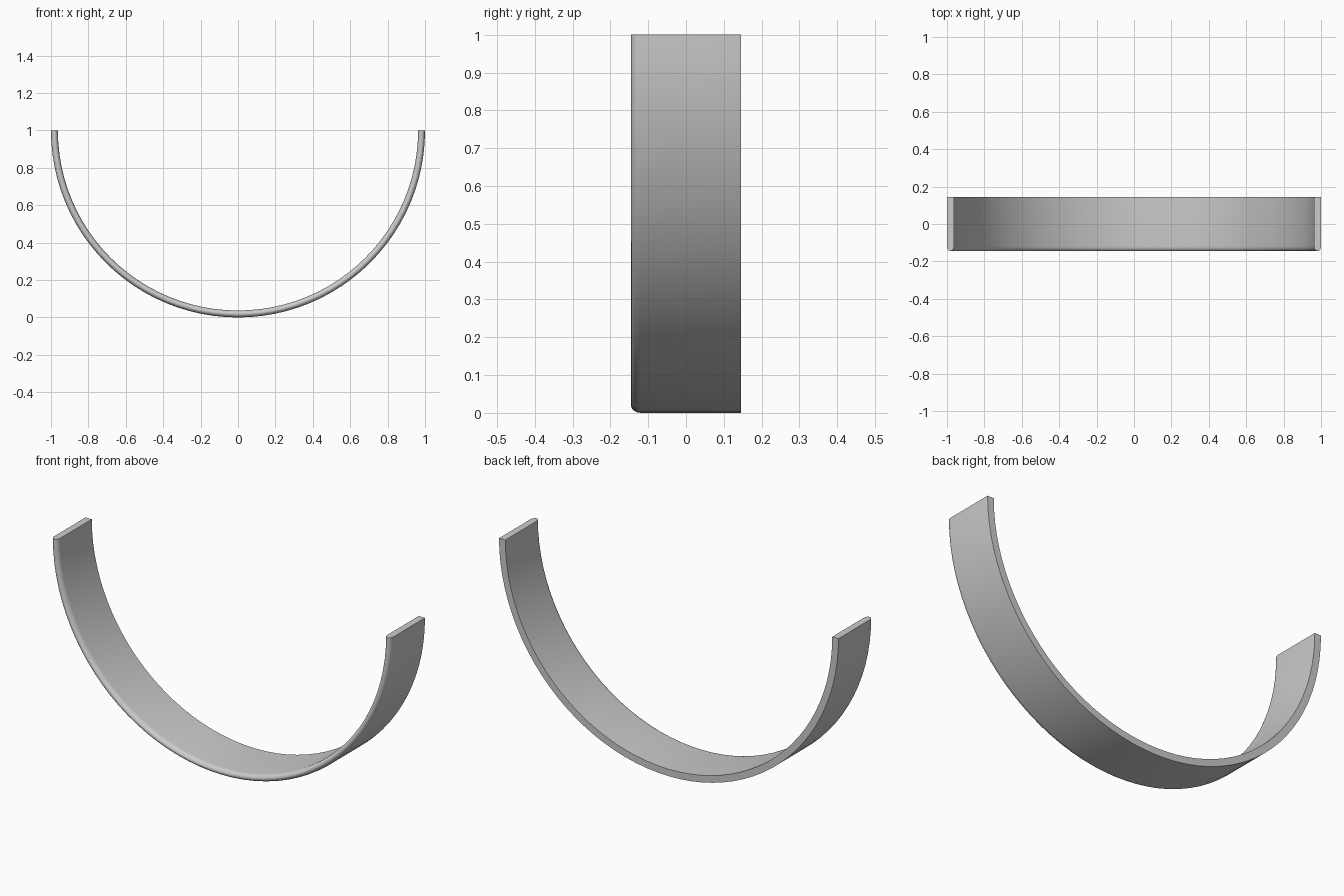
import bpy
import bmesh
from math import pi, sin, cos, radians
from mathutils import Vector

cube = bpy.data.objects.get("Cube")
if cube:
    bpy.data.objects.remove(cube, do_unlink=True)

OUTER, INNER = 1.0, 0.963
HALF_WIDTH = 0.145
NOSE_DEPTH = 0.026
ARC_STEPS = 48
NOSE_STEPS = 10

# Band cross-section: square at the back, rounded nose at the front
mid = (OUTER + INNER) / 2
half = (OUTER - INNER) / 2
section = [(INNER, HALF_WIDTH), (OUTER, HALF_WIDTH)]
for i in range(NOSE_STEPS + 1):
    a = pi * i / NOSE_STEPS
    section.append((mid + half * cos(a),
                    -HALF_WIDTH + NOSE_DEPTH * (1 - sin(a))))

# Sweep the section through a half turn, from the right tip to the left tip
bm = bmesh.new()
verts = [bm.verts.new((-r, y, OUTER)) for r, y in section]
start = bm.faces.new(verts)
swept = bmesh.ops.spin(bm, geom=[start], cent=Vector((0, 0, OUTER)),
                       axis=Vector((0, -1, 0)), angle=pi,
                       steps=ARC_STEPS, use_duplicate=False)

# Close the starting tip if the sweep consumed its face
bm.verts.ensure_lookup_table()
rim = [e for e in bm.edges if e.is_boundary]
if rim:
    bmesh.ops.holes_fill(bm, edges=rim, sides=0)
bmesh.ops.recalc_face_normals(bm, faces=bm.faces)

mesh = bpy.data.meshes.new("half_ring_band")
bm.to_mesh(mesh)
bm.free()
band = bpy.data.objects.new("half_ring_band", mesh)
bpy.context.collection.objects.link(band)

# Smooth curved surfaces, crisp back edges and tips
bpy.ops.object.select_all(action='DESELECT')
band.select_set(True)
bpy.context.view_layer.objects.active = band
bpy.ops.object.shade_smooth_by_angle(angle=radians(35))
